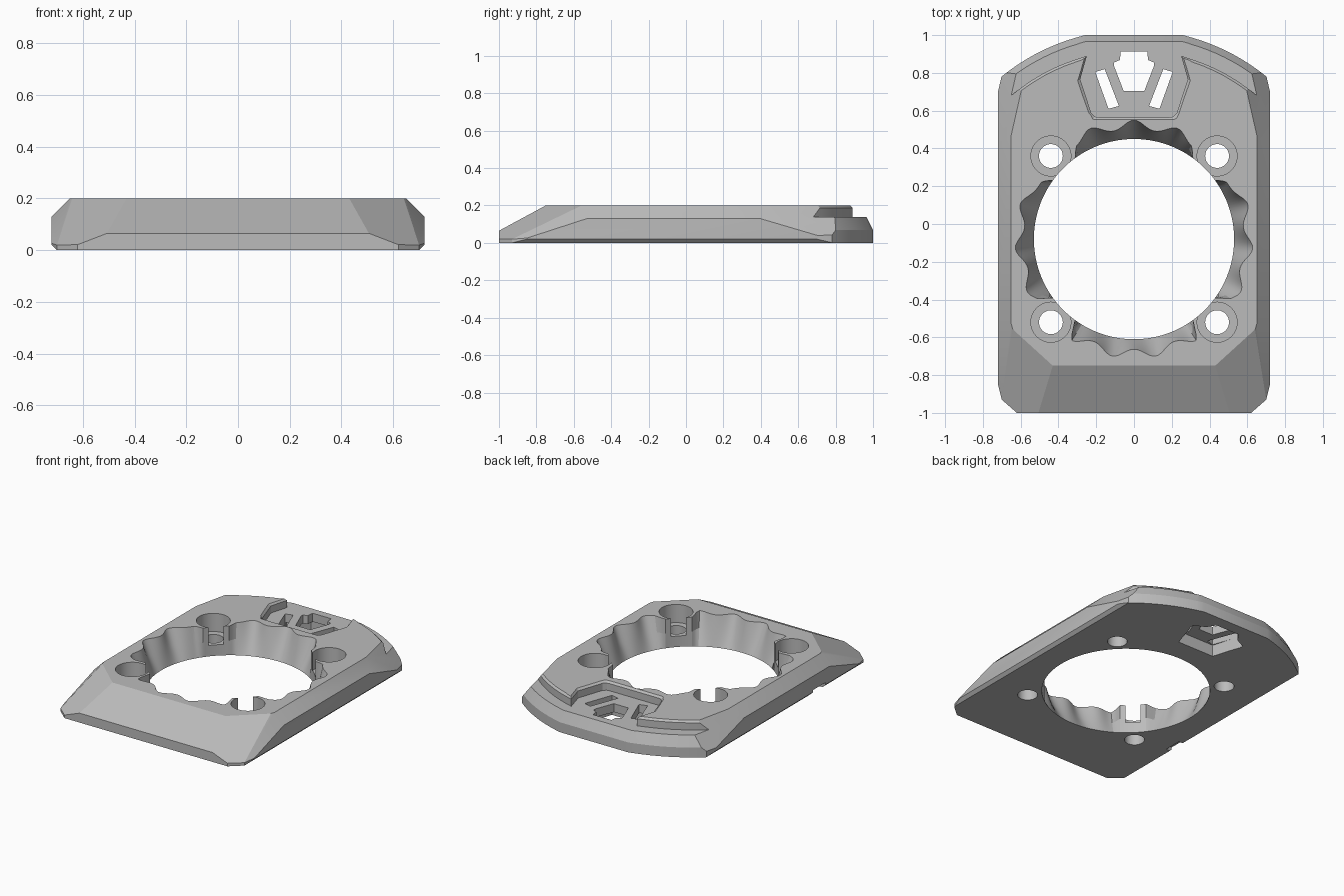
import bpy, bmesh
from math import sin, cos, radians, degrees, exp, atan2, pi
from mathutils import Vector

cube = bpy.data.objects.get("Cube")
if cube:
    bpy.data.objects.remove(cube, do_unlink=True)

grey = bpy.data.materials.new("plain grey")
grey.use_nodes = True
COLOUR = (0.5, 0.5, 0.5, 1)
grey.diffuse_color = COLOUR
grey.node_tree.nodes["Principled BSDF"].inputs["Base Color"].default_value = COLOUR

CY = -0.08          # centre of the large opening and of the rear arcs


def polar(r, deg):
    """Point at an angle measured from the rear (+y) axis."""
    return (r * sin(radians(deg)), CY + r * cos(radians(deg)))


def mirrored(half):
    """Close a right-hand outline by adding its mirror image."""
    return half + [(-x, y) for x, y in reversed(half)]


def loft(name, rings):
    """Solid from (z, outline) rings of equal point count."""
    bm = bmesh.new()
    loops = [[bm.verts.new((x, y, z)) for x, y in pts] for z, pts in rings]
    n = len(loops[0])
    for a, b in zip(loops, loops[1:]):
        for i in range(n):
            j = (i + 1) % n
            bm.faces.new((a[i], a[j], b[j], b[i]))
    bm.faces.new(loops[0][::-1])
    bm.faces.new(loops[-1])
    bmesh.ops.recalc_face_normals(bm, faces=bm.faces)
    mesh = bpy.data.meshes.new(name)
    bm.to_mesh(mesh)
    bm.free()
    obj = bpy.data.objects.new(name, mesh)
    bpy.context.collection.objects.link(obj)
    return obj


def prism(name, pts, z0, z1):
    return loft(name, [(z0, pts), (z1, pts)])


def circle(x, y, r, n=48):
    return [(x + r * cos(2 * pi * i / n), y + r * sin(2 * pi * i / n)) for i in range(n)]


def slice_off(bm, a, b, c):
    """Cut away everything beyond the plane through three points."""
    a, b, c = Vector(a), Vector(b), Vector(c)
    no = (b - a).cross(c - a).normalized()
    if no.dot(Vector((0, 0, 0.1)) - a) > 0:
        no = -no
    geom = bm.verts[:] + bm.edges[:] + bm.faces[:]
    cut = bmesh.ops.bisect_plane(bm, geom=geom, dist=1e-5, plane_co=a,
                                 plane_no=no, clear_outer=True)["geom_cut"]
    edges = [e for e in cut if isinstance(e, bmesh.types.BMEdge)]
    bmesh.ops.holes_fill(bm, edges=edges, sides=0)


# Base plate outline, rear edge leaning inward above the rim
def plate_outline(d):
    half = [(0.62, -1), (0.70, -0.93), (0.72, -0.85), (0.72, 0.70)]
    half += [polar(1.11 - d, 39.2 - i * (39.2 - 13.6) / 10) for i in range(11)]
    half[-1] = (0.26, 1 - d)
    return mirrored(half)


plate = loft("base_plate", [(0, plate_outline(0)), (0.068, plate_outline(0)),
                            (0.2, plate_outline(0.066))])

# Sloped faces: front, front corners, sides, rear corners, lower side edges
bm = bmesh.new()
bm.from_mesh(plate.data)
bmesh.ops.triangulate(bm, faces=bm.faces)
slice_off(bm, (0, -1, 0.065), (0, -0.75, 0.2), (1, -1, 0.065))
for s in (1, -1):
    for tri in (((0.72, 0, 0.13), (0.65, 0, 0.2), (0.72, 1, 0.13)),
                ((0.43, -0.75, 0.2), (0.65, -0.55, 0.2), (0.70, -0.93, 0.02)),
                ((0.65, -0.53, 0.2), (0.72, -0.53, 0.13), (0.70, -0.93, 0.02)),
                ((0.72, 0.38, 0.135), (0.65, 0.47, 0.2), (0.72, 0.77, 0.02)),
                ((0.72, 0, 0.02), (0.70, 0, 0), (0.72, 1, 0.02))):
        slice_off(bm, *[(s * x, y, z) for x, y, z in tri])
bmesh.ops.dissolve_limit(bm, angle_limit=radians(0.5), verts=bm.verts, edges=bm.edges)
bmesh.ops.recalc_face_normals(bm, faces=bm.faces)
bm.to_mesh(plate.data)
bm.free()

cutters = []

# Large opening: round at the base, scalloped at the top
LOBES = [0, 21.5, 73, 94.5, 116, 148, 169.5]
SCREWS = [(0.44, 0.36), (0.44, -0.52)]
SCREW_ANGLES = [degrees(atan2(x, y - CY)) for x, y in SCREWS]


def scallop(t):
    """Opening outline, t = height fraction."""
    pts = []
    for i in range(240):
        deg = i * 1.5
        fold = min(deg, 360 - deg)
        bump = sum(exp(-((fold - a) / 6.5) ** 2) for a in LOBES)
        bump += exp(-((fold - 190.5) / 6.5) ** 2)
        near = min(abs(fold - a) for a in SCREW_ANGLES)
        keep = min(1, max(0, (near - 9) / 4))
        pts.append(polar(0.53 + t * keep * (0.045 + 0.055 * min(1, bump)), deg))
    return pts


cutters.append(loft("opening_cutter", [(-0.05, scallop(0)), (0, scallop(0)),
                                       (0.1, scallop(0.55)), (0.2, scallop(1)),
                                       (0.25, scallop(1))]))


# Rear ledge with central pocket and a chamfered lip
def ledge_outline(d):
    half = [(1.2, 1.4)]
    half += [polar(1 - d, 55 - i * 3.7) for i in range(11)]
    half += [(0.25 + d, 0.89 - d), (0.285 + d, 0.765 - d / 2), (0.225 + d, 0.585),
             (0.205 + d, 0.568 - d), (0.185 + d / 2, 0.565 - d)]
    return mirrored(half)


cutters.append(loft("ledge_cutter", [(0.138, ledge_outline(0)), (0.187, ledge_outline(0)),
                                     (0.212, ledge_outline(0.025))]))

# Vent slots and the recess beneath them
centre_slot = mirrored([(0.055, 0.705), (0.105, 0.835), (0.105, 0.855),
                        (0.075, 0.868), (0.07, 0.912)])
cutters.append(prism("centre_slot_cutter", centre_slot, -0.1, 0.3))
for s in (1, -1):
    slot = [(s * x, y) for x, y in ((0.205, 0.805), (0.155, 0.82), (0.08, 0.625), (0.135, 0.61))]
    cutters.append(prism("side_slot_cutter", slot, -0.1, 0.3))
recess = mirrored([(0.14, 0.605), (0.207, 0.822), (0.13, 0.86), (0.09, 0.92)])
cutters.append(prism("under_recess_cutter", recess, -0.1, 0.08))

# Counterbored screw holes
for s in (1, -1):
    for x, y in SCREWS:
        cutters.append(prism("screw_hole_cutter", circle(s * x, y, 0.063), -0.1, 0.3))
        cutters.append(prism("counterbore_cutter", circle(s * x, y, 0.106), 0.075, 0.3))

# Small notch under one side edge
notch = [(-0.8, -0.5), (-0.67, -0.48), (-0.67, -0.36), (-0.8, -0.34)]
cutters.append(prism("edge_notch_cutter", notch, -0.1, 0.035))

bpy.context.view_layer.objects.active = plate
for c in cutters:
    c.hide_render = True
    mod = plate.modifiers.new(c.name, "BOOLEAN")
    mod.operation, mod.solver, mod.object = "DIFFERENCE", "EXACT", c
    bpy.ops.object.modifier_apply(modifier=mod.name)
    bpy.data.objects.remove(c, do_unlink=True)

plate.data.materials.clear()
plate.data.materials.append(grey)
for p in plate.data.polygons:
    p.material_index = 0
bpy.ops.object.select_all(action="DESELECT")
plate.select_set(True)
bpy.ops.object.shade_smooth_by_angle(angle=radians(20))
